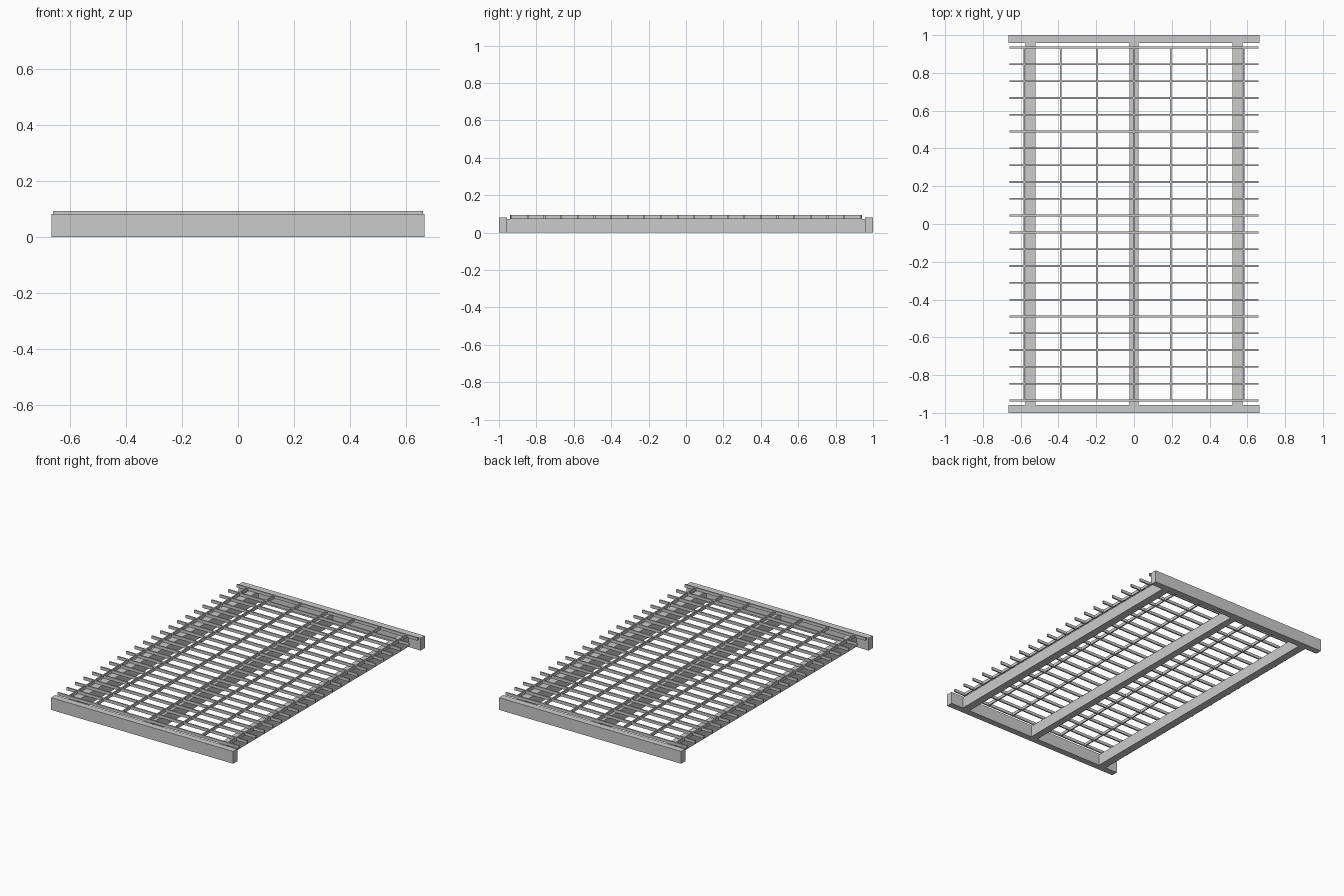
import bpy

if "Cube" in bpy.data.objects:
    bpy.data.objects.remove(bpy.data.objects["Cube"])


def box(name, x, y, z):
    """Box from (min, max) ranges on each axis."""
    bpy.ops.mesh.primitive_cube_add(
        size=1, location=(sum(x) / 2, sum(y) / 2, sum(z) / 2))
    ob = bpy.context.object
    ob.name = name
    ob.scale = (x[1] - x[0], y[1] - y[0], z[1] - z[0])
    bpy.ops.object.transform_apply(location=False, rotation=False, scale=True)
    return ob


BAR_Z = (0.074, 0.093)

# End beams across the front and back
box("front_beam", (-0.665, 0.665), (-1.0, -0.957), (0, 0.081))
box("back_beam", (-0.665, 0.665), (0.957, 1.0), (0, 0.081))

# Lengthwise support rails
for name, cx, w in (("left_rail", -0.548, 0.053),
                    ("middle_rail", 0, 0.048),
                    ("right_rail", 0.548, 0.053)):
    box(name, (cx - w / 2, cx + w / 2), (-0.957, 0.957), (0, 0.074))

# Thin lengthwise grating bars
for i in range(7):
    cx = (i - 3) * 0.1935
    box(f"long_bar_{i + 1}", (cx - 0.004, cx + 0.004), (-0.941, 0.941), BAR_Z)

# Cross bars
for i in range(22):
    cy = -0.934 + i * 1.868 / 21
    box(f"cross_bar_{i + 1}", (-0.66, 0.66), (cy - 0.0045, cy + 0.0045), BAR_Z)
